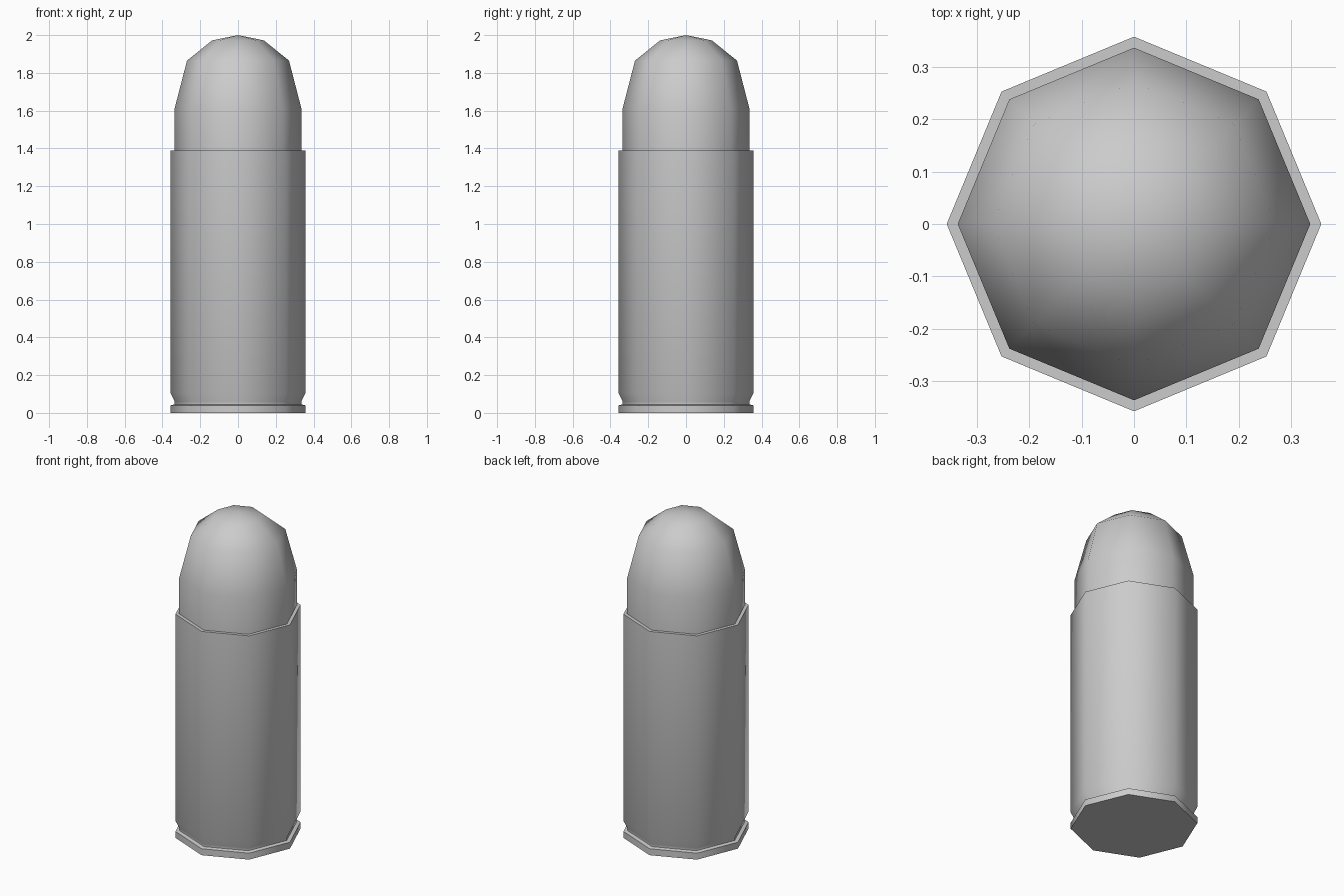
import bpy, bmesh, math

if "Cube" in bpy.data.objects:
    bpy.data.objects.remove(bpy.data.objects["Cube"])

SIDES = 8

def lathe(name, profile):
    """Revolve (radius, z) points around z; radius 0 becomes a pole, open ends are capped."""
    bm = bmesh.new()
    rings = []
    for r, z in profile:
        if r == 0:
            rings.append([bm.verts.new((0, 0, z))] * SIDES)
        else:
            rings.append([bm.verts.new((r * math.cos(i * math.tau / SIDES),
                                        r * math.sin(i * math.tau / SIDES), z))
                          for i in range(SIDES)])
    for a, b in zip(rings, rings[1:]):
        for i in range(SIDES):
            j = (i + 1) % SIDES
            quad = list(dict.fromkeys((a[i], a[j], b[j], b[i])))
            bm.faces.new(quad)
    for ring in (rings[0], rings[-1]):
        if len(set(ring)) == SIDES:
            bm.faces.new(ring)
    bmesh.ops.recalc_face_normals(bm, faces=bm.faces)
    mesh = bpy.data.meshes.new(name)
    bm.to_mesh(mesh)
    bm.free()
    obj = bpy.data.objects.new(name, mesh)
    bpy.context.collection.objects.link(obj)
    bpy.ops.object.select_all(action='DESELECT')
    obj.select_set(True)
    bpy.context.view_layer.objects.active = obj
    bpy.ops.object.shade_smooth_by_angle(angle=math.radians(50))
    return obj

# Case with rim, extractor groove and flat mouth
lathe("case", [(0.357, 0), (0.357, 0.04), (0.335, 0.045), (0.335, 0.06),
               (0.357, 0.105), (0.357, 1.388)])

# Rounded bullet seated in the case mouth
lathe("bullet", [(0.336, 1.37), (0.336, 1.61), (0.27, 1.865), (0.137, 1.972), (0, 2.0)])
